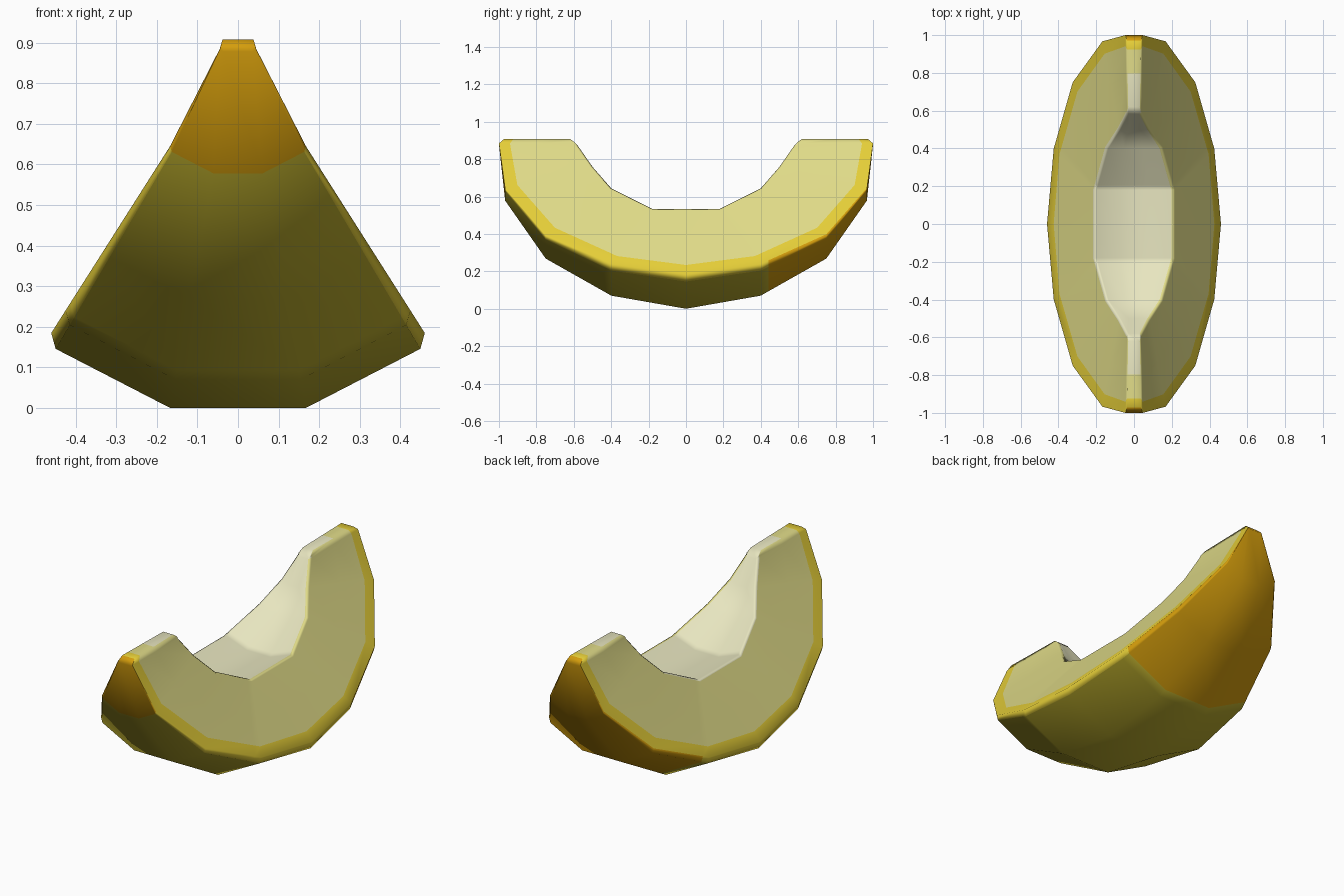
import bpy, bmesh

if "Cube" in bpy.data.objects:
    bpy.data.objects.remove(bpy.data.objects["Cube"])

TOP = 0.908   # height of the wedge's axis


def material(name, r, g, b):
    lin = lambda c: (c / 255 / 12.92) if c < 10 else ((c / 255 + 0.055) / 1.055) ** 2.4
    m = bpy.data.materials.new(name)
    m.diffuse_color = (lin(r), lin(g), lin(b), 1)
    m.use_nodes = True
    m.node_tree.nodes["Principled BSDF"].inputs["Base Color"].default_value = m.diffuse_color
    return m


RIND, ORANGE, BAND, FLESH, CAVITY = range(5)
mats = [material("olive rind", 192, 177, 46),
        material("orange rind", 212, 157, 12),
        material("yellow rim", 229, 206, 56),
        material("pale flesh", 224, 219, 136),
        material("cream cavity", 232, 230, 192)]

# Stations from the middle to a tip:
# outer y, outer depth, inner y, inner depth, extra half width
half = [(0.0, 0.908, 0.0, 0.37, 0),
        (0.40, 0.838, 0.18, 0.37, 0),
        (0.44, 0.815, 0.205, 0.357, 0),
        (0.75, 0.64, 0.40, 0.26, 0),
        (0.967, 0.33, 0.50, 0.145, 0),
        (1.0, 0.03, 0.58, 0.03, 0.03),
        (0.972, 0.0, 0.62, 0.0, 0.038)]
stations = [(-y, r, -iy, ir, w) for y, r, iy, ir, w in reversed(half[1:])] + half


def section(y, r, iy, ir, w):
    """Closed cross-section: right half, then mirrored left half."""
    mix = lambda p, q, t: tuple(a + (b - a) * t for a, b in zip(p, q))
    bottom = (0.185 * r + w, y, TOP - r)
    low = (0.495 * r + w, y, TOP - 0.84 * r)
    high = (0.507 * r + w, y, TOP - 0.797 * r)
    inner = (0.565 * ir + 0.8 * w, iy, TOP - ir)
    floor = (0.2 * ir + 0.8 * w, iy, TOP - 1.135 * ir)
    right = [bottom, low, high, mix(high, inner, 0.14), mix(high, inner, 0.5), inner, floor]
    return right + [(-x, b, c) for x, b, c in reversed(right)]


bm = bmesh.new()
rings = [[bm.verts.new(p) for p in section(*s)] for s in stations]
side = [RIND, BAND, BAND, FLESH, FLESH, CAVITY]
strip = side + [CAVITY] + side[::-1] + [RIND]
N = len(strip)

# Skin between neighbouring sections, with ripe orange patches at the ends
for a, b in zip(rings, rings[1:]):
    mid = (a[0].co.y + b[0].co.y) / 2
    ripe = mid > 0.43 or mid < -0.96
    for j in range(N):
        k = (j + 1) % N
        f = bm.faces.new((a[j], a[k], b[k], b[j]))
        f.material_index = ORANGE if ripe and j in (0, 1, N - 3, N - 2, N - 1) else strip[j]

# Flat ridge on top of both tips
for r in (rings[0], rings[-1]):
    for j, m in ((2, BAND), (3, FLESH), (4, CAVITY)):
        f = bm.faces.new((r[j], r[j + 1], r[N - 2 - j], r[N - 1 - j]))
        f.material_index = m

bmesh.ops.remove_doubles(bm, verts=bm.verts, dist=0.0005)
bmesh.ops.dissolve_degenerate(bm, edges=bm.edges, dist=0.0005)
bmesh.ops.recalc_face_normals(bm, faces=bm.faces)

# Soften the cavity lip
lip = [e for e in bm.edges if len(e.link_faces) == 2
       and {f.material_index for f in e.link_faces} == {FLESH, CAVITY}
       and e.calc_face_angle(0) > 0.5 and abs(e.verts[0].co.y) < 0.59
       and abs(e.verts[1].co.y) < 0.59]
bmesh.ops.bevel(bm, geom=lip, offset=0.012, segments=1, affect='EDGES', material=-1)
for f in bm.faces:
    f.smooth = True

mesh = bpy.data.meshes.new("melon_slice")
bm.to_mesh(mesh)
bm.free()
for m in mats:
    mesh.materials.append(m)
melon = bpy.data.objects.new("melon_slice", mesh)
bpy.context.collection.objects.link(melon)
weighted = melon.modifiers.new("soft corners", 'WEIGHTED_NORMAL')
weighted.weight = 80
